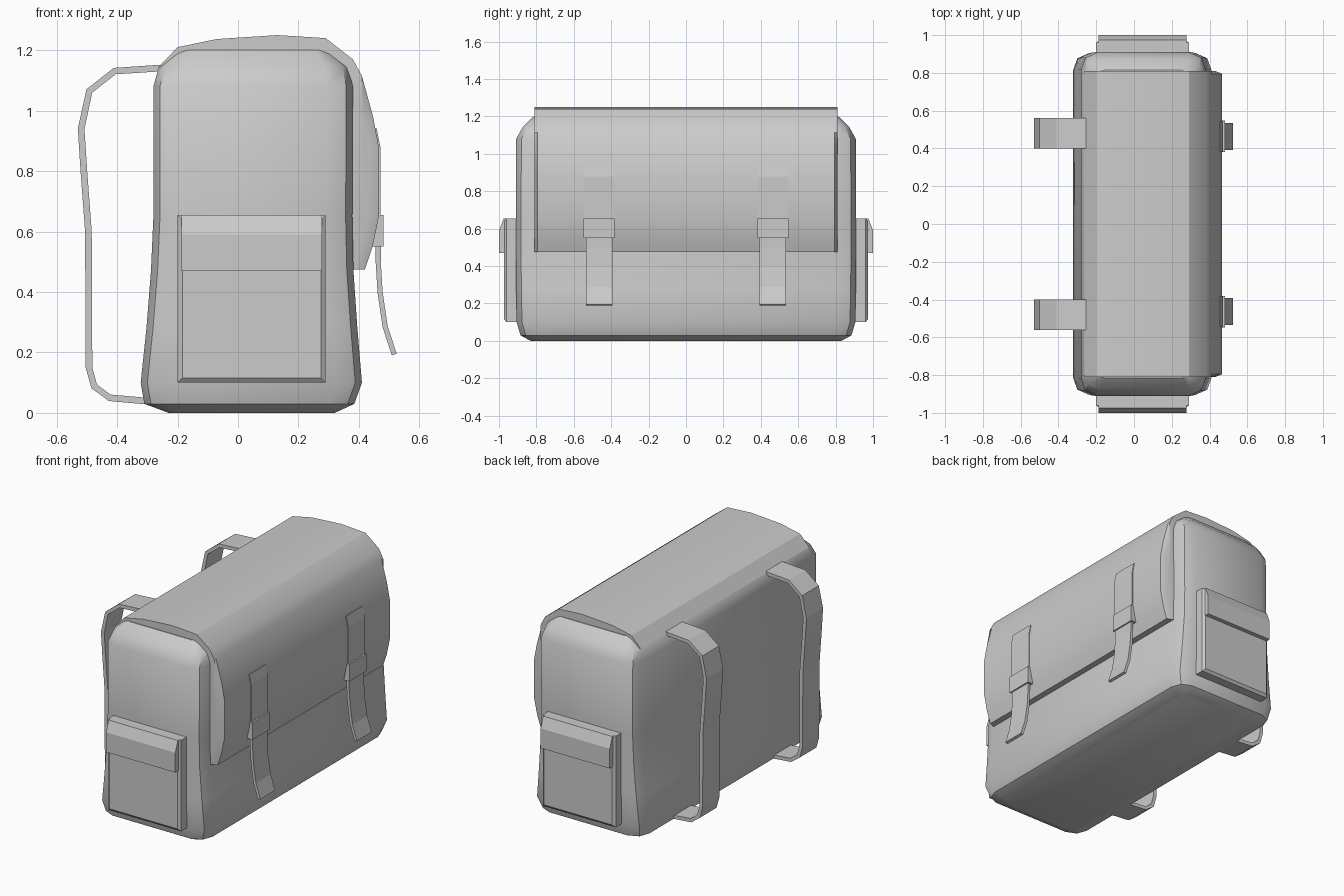
import bpy, bmesh, math
from mathutils import Vector

if "Cube" in bpy.data.objects:
    bpy.data.objects.remove(bpy.data.objects["Cube"])


def loft(name, rings, smooth=None, mirror=False):
    """Skin a list of equal-length closed rings and cap both ends."""
    bm = bmesh.new()
    vs = [[bm.verts.new(p) for p in r] for r in rings]
    n = len(rings[0])
    for a, b in zip(vs, vs[1:]):
        for i in range(n):
            j = (i + 1) % n
            bm.faces.new((a[i], a[j], b[j], b[i]))
    bm.faces.new(vs[0])
    bm.faces.new(vs[-1])
    bmesh.ops.recalc_face_normals(bm, faces=bm.faces)
    me = bpy.data.meshes.new(name)
    bm.to_mesh(me)
    bm.free()
    ob = bpy.data.objects.new(name, me)
    bpy.context.collection.objects.link(ob)
    if smooth:
        bpy.ops.object.select_all(action='DESELECT')
        bpy.context.view_layer.objects.active = ob
        ob.select_set(True)
        bpy.ops.object.shade_smooth_by_angle(angle=math.radians(smooth))
    if mirror:
        m = ob.modifiers.new("mirror", 'MIRROR')
        m.use_axis = (False, True, False)
    return ob


def prism(name, profile, y0, y1, **kw):
    """Extrude an x-z profile along y."""
    return loft(name, [[(x, y, z) for x, z in profile] for y in (y0, y1)], **kw)


def ribbon(name, path, t, y0, y1, **kw):
    """Strap of thickness t whose centre line follows an x-z path."""
    pts = [Vector(p) for p in path]
    a, b = [], []
    for i, p in enumerate(pts):
        d = (pts[min(i + 1, len(pts) - 1)] - pts[max(i - 1, 0)]).normalized()
        n = Vector((-d.y, d.x)) * t / 2
        a.append(p + n)
        b.append(p - n)
    return prism(name, a + b[::-1], y0, y1, **kw)


def rounded(z, x0, x1, yh, c=1.0):
    """Horizontal body section with chamfered corners."""
    q = [(0, .09), (.022, .028), (.085, 0)]
    q = [(u * c, v * c) for u, v in q]
    r = [(x0 + u, -yh + v) for u, v in q]
    r += [(x1 - u, -yh + v) for u, v in q[::-1]]
    r += [(x1 - u, yh - v) for u, v in q]
    r += [(x0 + u, yh - v) for u, v in q[::-1]]
    return [(x, y, z) for x, y in r]


# main bag body
loft("bag_body", [
    rounded(0, -.23, .32, .83, .5),
    rounded(.03, -.31, .385, .885),
    rounded(.1, -.322, .41, .905),
    rounded(.28, -.303, .395, .908),
    rounded(.47, -.288, .382, .91),
    rounded(.65, -.28, .378, .91),
    rounded(1.08, -.28, .38, .908),
    rounded(1.145, -.262, .365, .872, .9),
    rounded(1.2, -.2, .3, .815, .5),
], smooth=40)

# lid wrapping over the top and down the front, with chamfered front sides
lid = [(-.262, 1.145), (-.2, 1.21), (-.07, 1.237), (.13, 1.25), (.29, 1.24),
       (.38, 1.17), (.41, 1.115), (.447, .98), (.466, .88), (.466, .65),
       (.445, .55), (.42, .475), (.36, .475), (.33, 1.1), (-.2, 1.12)]


def lid_ring(y, inset):
    return [(x - (inset if z < 1 and x > .4 else 0), y, z) for x, z in lid]


loft("lid", [lid_ring(-.81, .035), lid_ring(-.795, 0),
             lid_ring(.795, 0), lid_ring(.81, .035)], smooth=30)


# side pockets
def rect(y, i):
    x0, x1, z0, z1 = -.2 + i, .29 - i, .1 + i, .655 - i
    return [(x0, y, z0), (x1, y, z0), (x1, y, z1), (x0, y, z1)]


loft("side_pocket", [rect(.88, 0), rect(.96, 0), rect(.973, .016)], mirror=True)

# side pocket flaps
flap = [(.92, .655), (.975, .655), (1, .59), (1, .47), (.95, .47)]
loft("side_pocket_flap", [[(x, y, z) for y, z in flap] for x in (-.187, .278)],
     mirror=True)

# shoulder straps at the back
ribbon("shoulder_strap", [
    (-.24, 1.142), (-.408, 1.131), (-.492, 1.065), (-.519, .94), (-.51, .8),
    (-.495, .6), (-.493, .15), (-.476, .088), (-.425, .05), (-.29, .038)],
    .022, .4, .56, mirror=True)

# front closing straps: fixed upper part, keeper loop, loose tail
ribbon("front_strap", [(.452, .94), (.464, .88), (.464, .6)],
       .014, .385, .545, mirror=True)
prism("strap_keeper", [(.44, .55), (.481, .55), (.481, .655), (.44, .655)],
      .382, .548, mirror=True)
ribbon("strap_tail", [(.464, .6), (.464, .5), (.47, .4), (.487, .285), (.517, .193)],
       .017, .393, .535, mirror=True)
